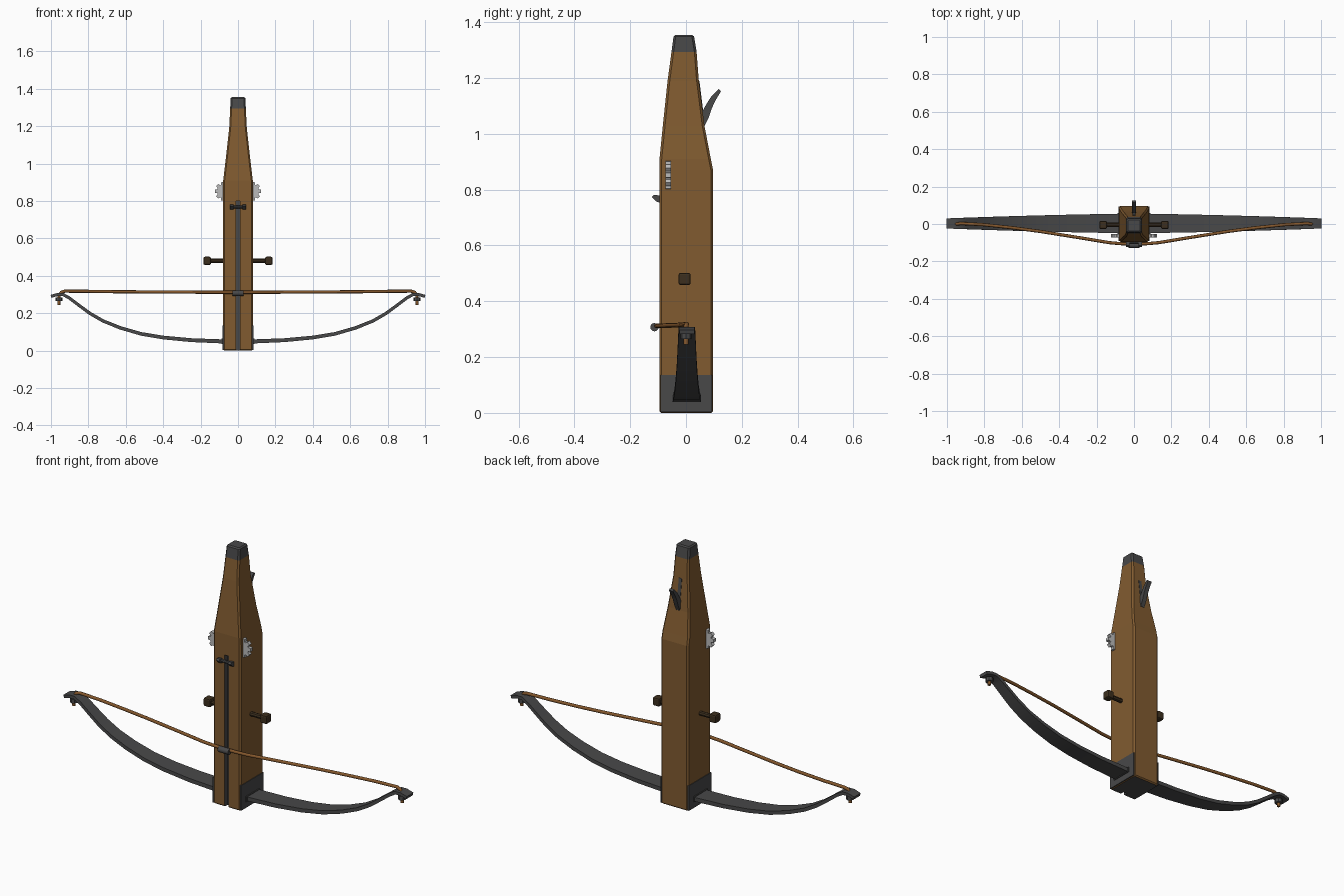
import bpy, bmesh, math
from mathutils import Vector

if "Cube" in bpy.data.objects:
    bpy.data.objects.remove(bpy.data.objects["Cube"])


def mat(name, c):
    m = bpy.data.materials.new(name)
    m.diffuse_color = (*c, 1)
    m.use_nodes = True
    m.node_tree.nodes["Principled BSDF"].inputs["Base Color"].default_value = m.diffuse_color
    return m


WOOD = mat("wood", (0.22, 0.105, 0.03))
STEEL = mat("dark steel", (0.065, 0.065, 0.066))
LIGHT = mat("light steel", (0.5, 0.5, 0.5))
DARK = mat("dark wood", (0.045, 0.028, 0.013))
ROPE = mat("rope", (0.23, 0.095, 0.025))


def finish(bm, name, *mats, smooth=False):
    bmesh.ops.recalc_face_normals(bm, faces=bm.faces)
    me = bpy.data.meshes.new(name)
    bm.to_mesh(me)
    bm.free()
    for m in mats:
        me.materials.append(m)
    o = bpy.data.objects.new(name, me)
    bpy.context.collection.objects.link(o)
    if smooth:
        activate(o)
        bpy.ops.object.shade_smooth_by_angle(angle=math.radians(35))
    return o


def activate(o):
    bpy.ops.object.select_all(action='DESELECT')
    o.select_set(True)
    bpy.context.view_layer.objects.active = o


def loft(rings):
    bm = bmesh.new()
    vs = [[bm.verts.new(p) for p in r] for r in rings]
    n = len(vs[0])
    for a, b in zip(vs, vs[1:]):
        for i in range(n):
            bm.faces.new((a[i], a[(i + 1) % n], b[(i + 1) % n], b[i]))
    bm.faces.new(vs[0])
    bm.faces.new(vs[-1])
    return bm


def box(name, lo, hi, m, bevel=0):
    x0, y0, z0 = lo
    x1, y1, z1 = hi
    bm = loft([[(x0, y0, z), (x1, y0, z), (x1, y1, z), (x0, y1, z)] for z in (z0, z1)])
    if bevel:
        bmesh.ops.bevel(bm, geom=bm.edges[:], offset=bevel, segments=2, affect='EDGES', profile=0.5)
    return finish(bm, name, m)


def rod(name, a, b, r, m, sides=12):
    a, b = Vector(a), Vector(b)
    q = (b - a).to_track_quat('Z', 'Y')
    ring = [q @ Vector((r * math.cos(t), r * math.sin(t), 0))
            for t in (math.tau * i / sides for i in range(sides))]
    return finish(loft([[p + v for v in ring] for p in (a, b)]), name, m, smooth=True)


def tube(name, pts, r, m):
    cu = bpy.data.curves.new(name, 'CURVE')
    cu.dimensions = '3D'
    cu.bevel_depth, cu.bevel_resolution, cu.use_fill_caps = r, 2, True
    s = cu.splines.new('POLY')
    s.points.add(len(pts) - 1)
    for p, co in zip(s.points, pts):
        p.co = (*co, 1)
    s.use_smooth = True
    cu.materials.append(m)
    o = bpy.data.objects.new(name, cu)
    bpy.context.collection.objects.link(o)
    activate(o)
    bpy.ops.object.convert(target='MESH')


# stock: tapered block with softly bevelled edges and a steel butt cap
sections = [(0, .08, -.095, .097), (.87, .08, -.095, .097), (.91, .079, -.095, .089),
            (1.03, .065, -.083, .066), (1.19, .047, -.066, .046),
            (1.294, .042, -.052, .038), (1.355, .039, -.044, .028)]
c = .008
bm = loft([[(-h + c, a, z), (h - c, a, z), (h, a + c, z), (h, b - c, z),
            (h - c, b, z), (-h + c, b, z), (-h, b - c, z), (-h, a + c, z)]
           for z, h, a, b in sections])
ends = [e for e in bm.edges if len({round(v.co.z, 3) for v in e.verts}) == 1
        and e.verts[0].co.z in (0, bm.verts[:][-1].co.z)]
bmesh.ops.bevel(bm, geom=ends, offset=.006, segments=1, affect='EDGES')
for f in bm.faces:
    z = f.calc_center_median().z
    f.material_index = 1 if z > 1.295 or z < .002 else 0
stock = finish(bm, "stock", WOOD, STEEL)

# steel-lined bolt groove cut down the front of the stock
cut = box("groove_cutter", (-.012, -.15, -.05), (.012, -.07, .8), WOOD)
cut.data.materials.append(STEEL)
for p in cut.data.polygons:
    p.material_index = 1
mod = stock.modifiers.new("groove", 'BOOLEAN')
mod.operation, mod.object, mod.solver = 'DIFFERENCE', cut, 'EXACT'
activate(stock)
bpy.ops.object.modifier_apply(modifier=mod.name)
bpy.data.objects.remove(cut)

# bow limbs
half = [(0, .05), (.1, .05), (.25, .056), (.4, .07), (.52, .09), (.63, .122), (.72, .158),
        (.79, .198), (.85, .242), (.9, .28), (.935, .3), (.965, .3), (1, .29)]
path = [Vector((-x, 0, z)) for x, z in half[:0:-1]] + [Vector((x, 0, z)) for x, z in half]
rings = []
for i, p in enumerate(path):
    t = (path[min(i + 1, len(path) - 1)] - path[max(i - 1, 0)]).normalized()
    n = Vector((-t.z, 0, t.x)) * (.011 - .003 * abs(p.x))
    w = Vector((0, .052 - .025 * abs(p.x) ** 1.5, 0))
    o = p + Vector((0, .003, 0))
    rings.append([o - w - n, o + w - n, o + w + n, o - w + n])
finish(loft(rings), "bow", STEEL, smooth=True)

# bowstring with its tied ends hanging below the tips
side = [(.958, 0, .245), (.956, 0, .295), (.945, 0, .312), (.925, .003, .318), (.8, -.004, .317),
        (.65, -.02, .315), (.5, -.04, .314), (.3, -.072, .313), (.13, -.1, .312), (.06, -.106, .312)]
tube("bowstring", [(-x, y, z) for x, y, z in side] + side[::-1], .0085, ROPE)
rod("string_wrap", (-.03, -.113, .307), (.03, -.113, .307), .015, STEEL)

for s, tag in ((-1, "left"), (1, "right")):
    # steel side plates and bow sockets at the front end
    box(tag + "_end_plate", (min(s * .076, s * .083), -.092, .003),
        (max(s * .076, s * .083), .094, .135), STEEL)
    box(tag + "_bow_socket", (min(s * .07, s * .088), -.055, .036),
        (max(s * .07, s * .088), .058, .064), STEEL)
    # string nuts under the bow tips
    rod(tag + "_string_nut", (s * .957, 0, .264), (s * .957, 0, .285), .02, STEEL, 8)
    # crank handles
    rod(tag + "_handle_rod", (s * .06, -.005, .48), (s * .155, -.005, .48), .012, DARK, 8)
    box(tag + "_handle_knob", (s * .165 - .02, -.027, .458), (s * .165 + .02, .017, .502), DARK, .008)
    # string catch claws
    x = s * .034
    prof = [(-.09, .752), (-.105, .757), (-.123, .774), (-.115, .782), (-.09, .778)]
    finish(loft([[(x + d, y, z) for y, z in prof] for d in (-.009, .009)]), tag + "_catch_claw", STEEL)
    # toothed winding gears
    teeth = []
    for i in range(9):
        for a, r in ((-.3, .038), (-.17, .051), (.17, .051), (.3, .038)):
            t = math.tau * i / 9 + a * .95
            teeth.append((s * (.073 + r * math.cos(t)), .852 + r * math.sin(t)))
    finish(loft([[(x, y, z) for x, z in teeth] for y in (-.073, -.054)]), tag + "_gear", LIGHT)

# cross pin of the string catch
rod("catch_pin", (-.04, -.098, .768), (.04, -.098, .768), .008, STEEL, 8)

# curved trigger lever on the back, with its slot
lever = [(.045, 1.03, .02), (.068, 1.065, .015), (.083, 1.1, .012), (.1, 1.13, .01), (.121, 1.157, .006)]
rings = []
for i, (y, z, r) in enumerate(lever):
    p, q = lever[max(i - 1, 0)], lever[min(i + 1, 4)]
    t = Vector((0, q[0] - p[0], q[1] - p[1])).normalized()
    n = Vector((0, -t.z, t.y)) * r
    x = Vector((.012, 0, 0))
    o = Vector((0, y, z))
    rings.append([o - x - n, o + x - n, o + x + n, o - x + n])
finish(loft(rings), "trigger_lever", STEEL, smooth=True)
slot = [(.064, 1.03), (.068, 1.03), (.048, 1.19), (.044, 1.19)]
finish(loft([[(x, y, z) for y, z in slot] for x in (-.009, .009)]), "trigger_slot", STEEL)
